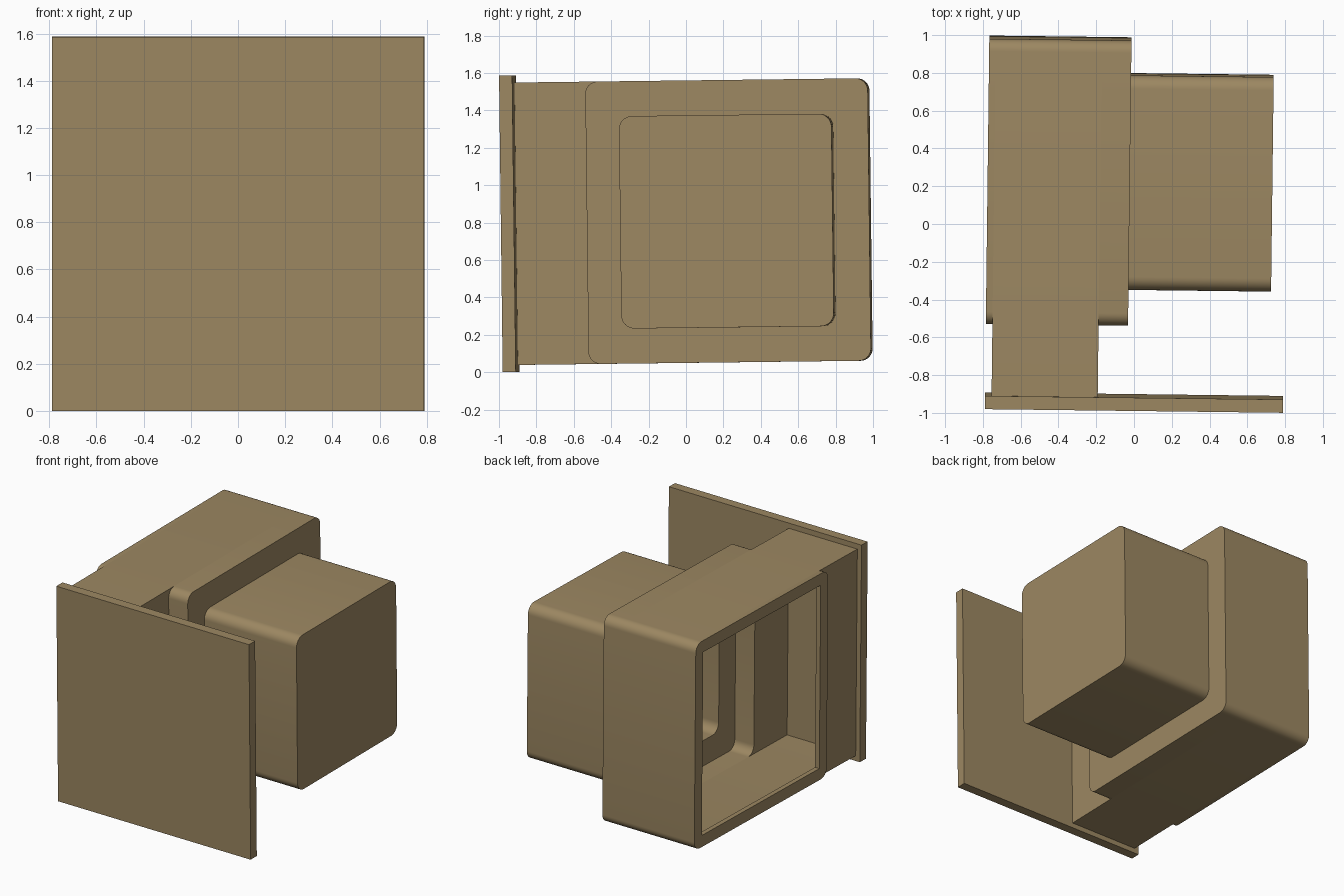
import bpy, bmesh, math
from mathutils import Matrix, Vector

if "Cube" in bpy.data.objects:
    bpy.data.objects.remove(bpy.data.objects["Cube"], do_unlink=True)

tan = bpy.data.materials.new("tan")
tan.use_nodes = True
TAN = (0.335, 0.245, 0.122, 1.0)
tan.diffuse_color = TAN
tan.node_tree.nodes["Principled BSDF"].inputs["Base Color"].default_value = TAN

# The whole assembly leans very slightly
PIVOT = Vector((0, 0, 0.79))
LEAN = (Matrix.Translation(PIVOT) @ Matrix.Rotation(math.radians(-0.7), 4, 'Z')
        @ Matrix.Rotation(math.radians(0.7), 4, 'X') @ Matrix.Translation(-PIVOT))
SEG = 8


def profile(y0, y1, z0, z1, r_front, r_back):
    """Rectangle in y and z with rounded front (-y) and back (+y) corners."""
    pts = []
    corners = [(y0, z0, 1, 1, r_front, 180), (y1, z0, -1, 1, r_back, 270),
               (y1, z1, -1, -1, r_back, 0), (y0, z1, 1, -1, r_front, 90)]
    for y, z, sy, sz, r, start in corners:
        for i in range(SEG + 1):
            a = math.radians(start + 90 * i / SEG)
            pts.append((y + sy * r + r * math.cos(a), z + sz * r + r * math.sin(a)))
    return pts


def finish(bm, name):
    mesh = bpy.data.meshes.new(name)
    bm.to_mesh(mesh)
    bm.free()
    mesh.materials.append(tan)
    obj = bpy.data.objects.new(name, mesh)
    bpy.context.collection.objects.link(obj)
    obj.matrix_world = LEAN
    bpy.ops.object.select_all(action='DESELECT')
    obj.select_set(True)
    bpy.context.view_layer.objects.active = obj
    bpy.ops.object.shade_smooth_by_angle(angle=math.radians(30))
    return obj


def shell(name, sections, cap=False):
    """Skin a chain of (x, profile) sections with quads."""
    bm = bmesh.new()
    rings = [[bm.verts.new((x, y, z)) for y, z in prof] for x, prof in sections]
    for a, b in zip(rings, rings[1:]):
        for i in range(len(a)):
            j = (i + 1) % len(a)
            bm.faces.new((a[i], a[j], b[j], b[i]))
    if cap:
        bm.faces.new(rings[-1])
    bm.normal_update()
    flat = [f for f in bm.faces if f.calc_area() < 1e-6]
    bmesh.ops.delete(bm, geom=flat, context='FACES')
    bmesh.ops.remove_doubles(bm, verts=bm.verts[:], dist=1e-5)
    return finish(bm, name)


Y0, Y1, Z0, Z1 = -0.53, 0.98, 0.05, 1.56
RIM, STEP = 0.085, 0.187
block = profile(Y0, Y1, Z0, Z1, 0.065, 0.065)
extended = profile(-0.93, Y1, Z0, Z1, 0.0, 0.065)      # with neck to the plate
opening = profile(Y0 + RIM, Y1 - RIM, Z0 + RIM, Z1 - RIM, 0.0, 0.0)
small = profile(Y0 + STEP, Y1 - STEP, Z0 + STEP, Z1 - STEP, 0.07, 0.07)

# Hollow main housing: open rim on one side, neck to the front, ledge to the small box
shell("main_housing", [
    (-0.743, block), (-0.743, opening), (-0.778, opening), (-0.778, block),
    (-0.743, block), (-0.743, extended), (-0.181, extended), (-0.181, block),
    (-0.025, block), (-0.025, small)])

# Hollow small box, closed at its far end
shell("small_housing", [(-0.025, small), (0.73, small)], cap=True)

# Square front plate
bm = bmesh.new()
bmesh.ops.create_cube(bm, size=1, matrix=Matrix.Translation((0.012, -0.945, 0.805))
                      @ Matrix.Diagonal((1.578, 0.07, 1.586, 1)))
finish(bm, "front_plate")
